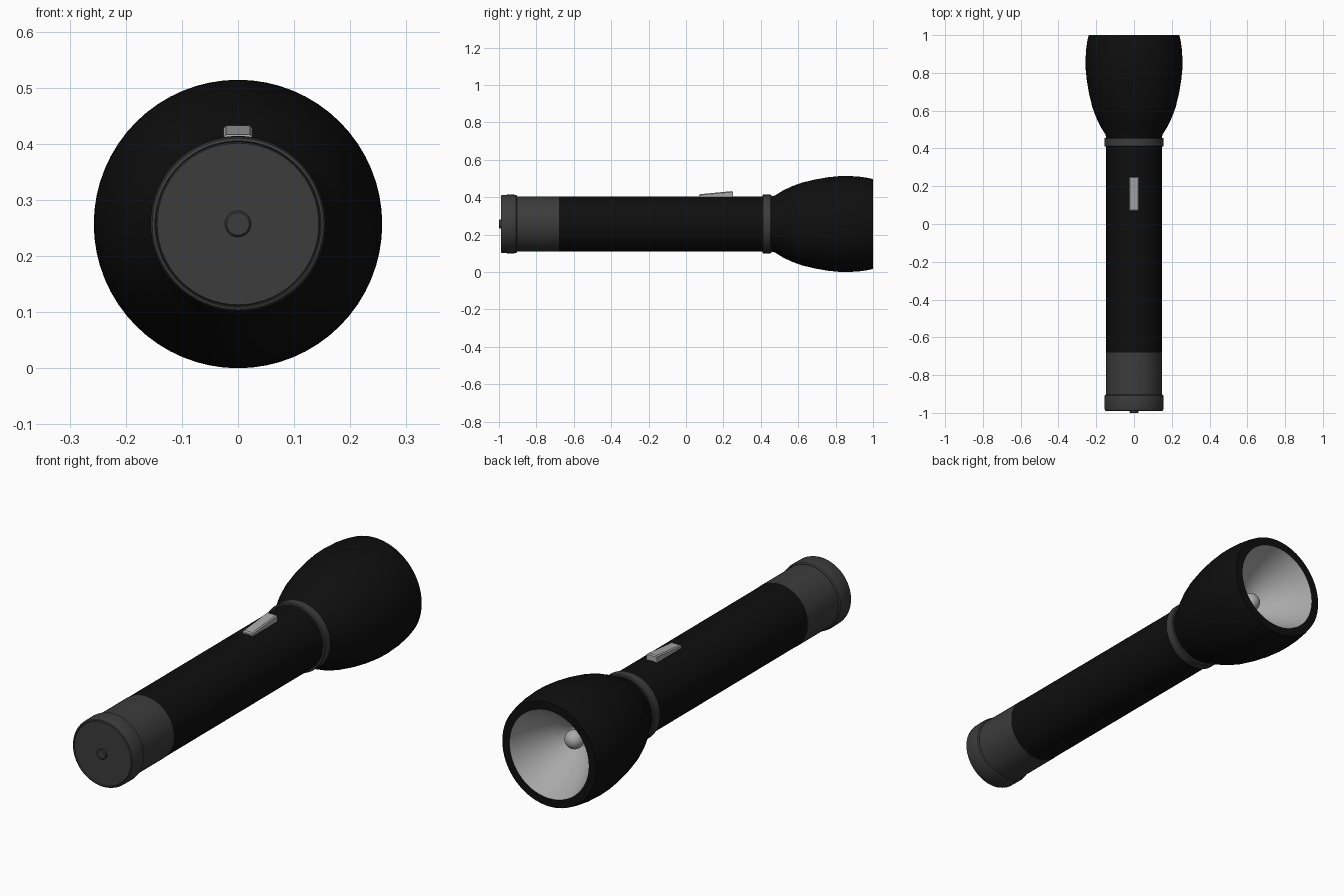
import bpy, bmesh, math
from mathutils import Matrix, Vector

cube = bpy.data.objects.get("Cube")
if cube:
    bpy.data.objects.remove(cube, do_unlink=True)

AXIS_Z = 0.257


def material(name, value):
    mat = bpy.data.materials.new(name)
    mat.use_nodes = True
    colour = (value, value, value, 1)
    mat.diffuse_color = colour
    mat.node_tree.nodes["Principled BSDF"].inputs["Base Color"].default_value = colour
    return mat


black = material("black", 0.0045)
grey = material("dark grey", 0.045)
silver = material("silver", 0.4)


def finish(name, bm, mats, angle=30):
    bmesh.ops.recalc_face_normals(bm, faces=bm.faces)
    mesh = bpy.data.meshes.new(name)
    bm.to_mesh(mesh)
    bm.free()
    for mat in mats:
        mesh.materials.append(mat)
    obj = bpy.data.objects.new(name, mesh)
    bpy.context.collection.objects.link(obj)
    bpy.ops.object.select_all(action='DESELECT')
    obj.select_set(True)
    bpy.context.view_layer.objects.active = obj
    bpy.ops.object.shade_smooth_by_angle(angle=math.radians(angle))
    return obj


def lathe(name, profile, mats, split=None, steps=64):
    """Revolve (radius, y) points about the long axis; from index split on, use the second material."""
    bm = bmesh.new()
    rings = []
    for r, y in profile:
        if r == 0:
            rings.append([bm.verts.new((0, y, AXIS_Z))] * steps)
        else:
            turns = [2 * math.pi * i / steps for i in range(steps)]
            rings.append([bm.verts.new((r * math.cos(a), y, AXIS_Z + r * math.sin(a))) for a in turns])
    for k, (a, b) in enumerate(zip(rings, rings[1:])):
        for i in range(steps):
            j = (i + 1) % steps
            face = bm.faces.new(dict.fromkeys((a[i], a[j], b[j], b[i])))
            face.material_index = int(split is not None and k >= split)
    return finish(name, bm, mats)


# Barrel and tail
lathe("barrel", [(0, -0.68), (0.147, -0.68), (0.147, 0.43), (0, 0.43)], [black])
lathe("tail_sleeve", [(0, -0.92), (0.148, -0.92), (0.148, -0.68), (0, -0.68)], [grey])
lathe("tail_cap", [(0, -0.988), (0.144, -0.988), (0.146, -0.984), (0.148, -0.99),
                   (0.153, -0.988), (0.156, -0.98), (0.157, -0.92), (0.155, -0.908),
                   (0.15, -0.903), (0, -0.903)], [grey])
lathe("tail_button", [(0, -1), (0.02, -1), (0.023, -0.997), (0.023, -0.98), (0, -0.98)], [grey])

# Collar between barrel and head
lathe("collar", [(0, 0.41), (0.154, 0.41), (0.157, 0.413), (0.157, 0.452),
                 (0.154, 0.456), (0, 0.456)], [grey])

# Head: bulging shell, flat rim, then the silver reflector bowl
shell = [(0.146, 0.45), (0.152, 0.475), (0.18, 0.52), (0.203, 0.57), (0.221, 0.62),
         (0.238, 0.69), (0.25, 0.76), (0.256, 0.82), (0.257, 0.86), (0.254, 0.92),
         (0.247, 0.97), (0.24, 1)]
bowl = [(0.203, 1), (0.18, 0.945), (0.145, 0.88), (0.1, 0.82), (0.05, 0.775), (0, 0.765)]
lathe("head", [(0, 0.45)] + shell + bowl, [black, silver], split=len(shell) + 1)

# Bulb
bm = bmesh.new()
bmesh.ops.create_uvsphere(bm, u_segments=32, v_segments=16, radius=0.042,
                          matrix=Matrix.Translation((0, 0.815, AXIS_Z)))
finish("bulb", bm, [silver])

# Sliding switch: a wedge rising toward the head, with chamfered top edges
bm = bmesh.new()
bmesh.ops.create_cube(bm, size=1)
for v in bm.verts:
    ahead = v.co.y > 0
    if v.co.z > 0:
        z = 0.433 if ahead else 0.416
    else:
        z = 0.398
    v.co = Vector((math.copysign(0.026, v.co.x), 0.25 if ahead else 0.07, z))
top_edges = [e for e in bm.edges if all(v.co.z > 0.41 for v in e.verts)]
bmesh.ops.bevel(bm, geom=top_edges, offset=0.005, segments=1, affect='EDGES')
finish("switch", bm, [silver], angle=20)
